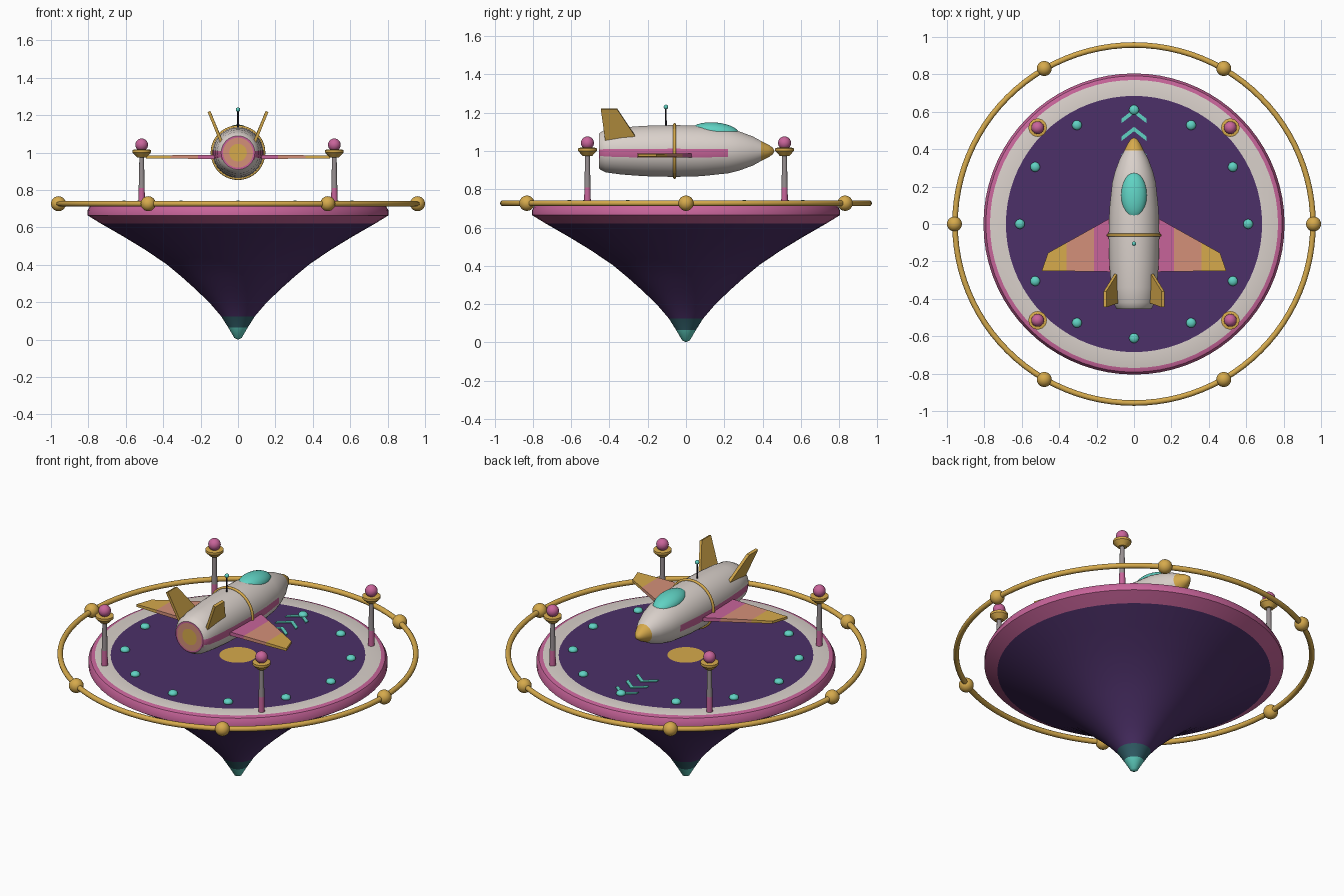
import bpy, bmesh, math
from mathutils import Vector

cube = bpy.data.objects.get("Cube")
if cube:
    bpy.data.objects.remove(cube, do_unlink=True)


def linear(c):
    return c / 12.92 if c <= 0.04045 else ((c + 0.055) / 1.055) ** 2.4


def material(name, hexcode):
    rgb = [linear(int(hexcode[i:i + 2], 16) / 255) for i in (0, 2, 4)]
    m = bpy.data.materials.new(name)
    m.use_nodes = True
    m.diffuse_color = (*rgb, 1)
    m.node_tree.nodes["Principled BSDF"].inputs["Base Color"].default_value = (*rgb, 1)
    return m


MATS = {n: material(n, h) for n, h in dict(
    purple="4c3068", cream="dad1cb", pink="c8649a", gold="d6aa4c", orange="d49079",
    teal="60d2c3", dark_teal="33626c", grey="989092", charcoal="26222c").items()}


def finish(name, bm, mats, smooth=True):
    """Turn a bmesh into an object with the named material slots."""
    bmesh.ops.recalc_face_normals(bm, faces=bm.faces)
    me = bpy.data.meshes.new(name)
    bm.to_mesh(me)
    bm.free()
    ob = bpy.data.objects.new(name, me)
    bpy.context.collection.objects.link(ob)
    for m in mats:
        me.materials.append(MATS[m])
    if smooth:
        bpy.ops.object.select_all(action='DESELECT')
        ob.select_set(True)
        bpy.context.view_layer.objects.active = ob
        bpy.ops.object.shade_smooth_by_angle(angle=math.radians(35))
    return ob


def lathe(name, profile, colours, segs=32, axis='Z', phase=0.0, at=(0, 0, 0), rule=None):
    """Revolve (radius, height) points; one colour per profile span."""
    mats = list(dict.fromkeys(colours))
    bm = bmesh.new()
    rings = []
    for r, h in profile:
        ring = []
        for i in range(segs):
            a = phase + math.tau * i / segs
            c, s = r * math.cos(a), r * math.sin(a)
            p = (c, s, h) if axis == 'Z' else (c, h, s)
            ring.append(bm.verts.new(Vector(p) + Vector(at)))
        rings.append(ring)
    for k, colour in enumerate(colours):
        for i in range(segs):
            j = (i + 1) % segs
            f = bm.faces.new((rings[k][i], rings[k][j], rings[k + 1][j], rings[k + 1][i]))
            f.material_index = mats.index(colour)
    bmesh.ops.remove_doubles(bm, verts=bm.verts, dist=1e-5)
    if rule:
        for f in bm.faces:
            f.material_index = rule(f, mats)
    return finish(name, bm, mats)


def loft(name, sections, colours):
    """Join four-cornered sections into a flat-faced solid."""
    mats = list(dict.fromkeys(colours))
    bm = bmesh.new()
    rings = [[bm.verts.new(p) for p in s] for s in sections]
    for k, colour in enumerate(colours):
        for i in range(4):
            j = (i + 1) % 4
            f = bm.faces.new((rings[k][i], rings[k][j], rings[k + 1][j], rings[k + 1][i]))
            f.material_index = mats.index(colour)
    bm.faces.new(rings[0])
    bm.faces.new(rings[-1]).material_index = mats.index(colours[-1])
    return finish(name, bm, mats, smooth=False)


def ball(name, at, size, colour, tilt=0.0):
    bpy.ops.mesh.primitive_uv_sphere_add(segments=24, ring_count=14, location=at,
                                         rotation=(tilt, 0, 0))
    ob = bpy.context.object
    ob.name = name
    ob.scale = size if isinstance(size, tuple) else (size,) * 3
    ob.data.materials.append(MATS[colour])
    bpy.ops.object.shade_smooth()


def torus(name, at, major, minor, colour, tilt=0.0):
    bpy.ops.mesh.primitive_torus_add(major_radius=major, minor_radius=minor, location=at,
                                     rotation=(tilt, 0, 0), major_segments=96, minor_segments=12)
    ob = bpy.context.object
    ob.name = name
    ob.data.materials.append(MATS[colour])
    bpy.ops.object.shade_smooth()


DECK = 0.72

# Spinning-top base: teal tip, purple flared cone, pink rim, cream and purple deck
lathe("base",
      [(0, 0), (.02, .01), (.052, .065), (.09, .125), (.15, .195), (.224, .267), (.3, .335),
       (.384, .405), (.5, .483), (.61, .55), (.735, .622), (.805, .665), (.805, .69),
       (.792, .713), (.77, DECK), (.685, DECK), (.1, DECK), (0, DECK)],
      ["teal"] * 2 + ["dark_teal"] + ["purple"] * 7 + ["pink"] * 4
      + ["cream", "purple", "gold"], segs=72)

# Orbit ring with beads
torus("orbit_ring", (0, 0, .727), .957, .015, "gold")
for i in range(6):
    a = math.tau * i / 6
    ball(f"orbit_bead_{i}", (.96 * math.cos(a), .96 * math.sin(a), .727), .04, "gold")

# Deck lights
for i in range(12):
    a = math.tau * i / 12
    ball(f"deck_light_{i}", (.61 * math.cos(a), .61 * math.sin(a), DECK + .006),
         (.026, .026, .018), "teal")

# Runway chevrons
for i in range(3):
    tip = .615 - .095 * i
    sections = []
    for x, y in ((-.068, tip - .053), (0, tip), (.068, tip - .053)):
        sections.append([(x, y, DECK - .004), (x, y, DECK + .005),
                         (x, y - .024, DECK + .005), (x, y - .024, DECK - .004)])
    loft(f"chevron_{i}", sections, ["teal"] * 2)

# Four lamp posts
for side, sx in (("left", 1), ("right", -1)):
    for end, sy in (("front", -1), ("back", 1)):
        at = (.515 * sx, .515 * sy, 0)
        lathe(f"{end}_{side}_post",
              [(0, DECK - .01), (.018, DECK - .01), (.016, .81), (.012, .99), (0, .99)],
              ["pink", "pink", "grey", "grey"], segs=16, at=at)
        lathe(f"{end}_{side}_lamp_cup",
              [(0, .974), (.024, .974), (.049, 1.0), (.049, 1.014), (.036, 1.018), (0, 1.01)],
              ["gold"] * 5, segs=24, at=at)
        ball(f"{end}_{side}_lamp", (at[0], at[1], 1.042), .034, "pink")


# Rocket body with pink side stripes, gold nose and glowing exhaust
def stripe(face, mats):
    c = face.calc_center_median()
    on_side = c.y < .22 and abs(c.x) > .06 and .967 < c.z < 1.012
    if on_side and face.material_index == mats.index("cream"):
        return mats.index("pink")
    return face.material_index


lathe("rocket_body",
      [(0, -.455), (.047, -.455), (.08, -.455), (.09, -.455), (.096, -.45), (.112, -.42),
       (.123, -.34), (.132, -.22), (.136, -.06), (.132, .08), (.117, .22), (.102, .28),
       (.076, .35), (.052, .393), (.034, .43), (.016, .455), (0, .463)],
      ["gold", "orange", "pink"] + ["cream"] * 10 + ["gold"] * 3,
      segs=36, axis='Y', phase=math.radians(5), at=(0, 0, 1), rule=stripe)
torus("body_band", (0, -.06, 1), .138, .008, "gold", tilt=math.pi / 2)
ball("canopy", (0, .153, 1.1), (.069, .125, .049), "teal", tilt=math.radians(-5))

# Antenna
lathe("antenna", [(0, 1.12), (.005, 1.12), (.004, 1.225), (0, 1.225)], ["charcoal"] * 3,
      segs=10, at=(0, -.105, 0))
ball("antenna_tip", (0, -.105, 1.23), .012, "teal")

# Wings and slanted tail fins
for side, sx in (("left", 1), ("right", -1)):
    wing = []
    for lead, trail, t in (((.1, .047), (.1, -.256), .011), ((.215, -.018), (.215, -.254), .01),
                           ((.36, -.099), (.36, -.252), .009), ((.46, -.155), (.493, -.25), .007)):
        wing.append([(sx * p[0], p[1], .977 + dz)
                     for p, dz in ((lead, -t), (lead, t), (trail, t), (trail, -t))])
    loft(f"{side}_wing", wing, ["pink", "orange", "gold"])

    normal = Vector((.92 * sx, 0, -.38)) * .008
    fin = []
    for lead, trail in (((.093, -.26, 1.07), (.082, -.42, 1.04)),
                        ((.155, -.36, 1.22), (.155, -.445, 1.22))):
        a, b = (Vector((sx * p[0], p[1], p[2])) for p in (lead, trail))
        fin.append([a - normal, a + normal, b + normal, b - normal])
    loft(f"{side}_tail_fin", fin, ["gold"])
